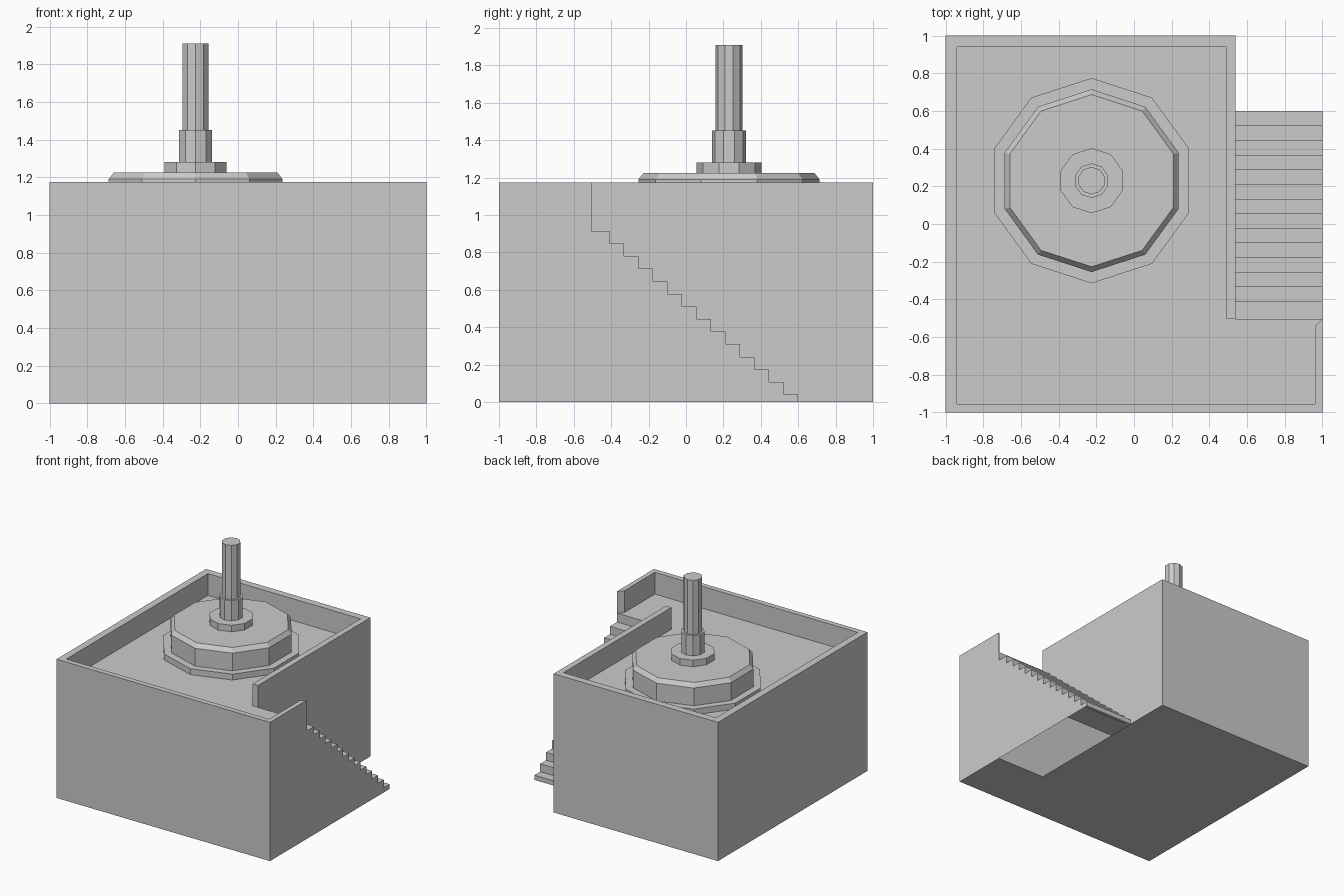
import bpy, bmesh, math

if "Cube" in bpy.data.objects:
    bpy.data.objects.remove(bpy.data.objects["Cube"])

TOP, FLOOR, LEDGE = 1.175, 0.99, -0.505   # parapet top, terrace floor, head of stairs
XW, XR = 0.54, 1.0                        # inner and outer side of the stairs
STEPS = 14


def make_object(name, bm):
    bmesh.ops.remove_doubles(bm, verts=bm.verts, dist=0.0005)
    bmesh.ops.recalc_face_normals(bm, faces=bm.faces)
    mesh = bpy.data.meshes.new(name)
    bm.to_mesh(mesh)
    bm.free()
    obj = bpy.data.objects.new(name, mesh)
    bpy.context.collection.objects.link(obj)
    return obj


def face(bm, points):
    bm.faces.new([bm.verts.new(p) for p in points])


# Stair profile (y, z), from the ground up to the ledge
profile = [(0.6, 0.0)]
for i in range(STEPS):
    z = 0.04 + 0.0673 * i
    y_next = LEDGE if i == STEPS - 1 else 0.6 - 0.0777 * (i + 1)
    profile += [(profile[-1][0], z), (y_next, z)]
stair_top = profile[-1][1]

# Building shell: hollow, open underneath the stairs
bm = bmesh.new()
face(bm, [(-1, -1, 0), (XR, -1, 0), (XR, -1, TOP), (-1, -1, TOP)])
face(bm, [(-1, -1, 0), (-1, 1, 0), (-1, 1, TOP), (-1, -1, TOP)])
face(bm, [(-1, 1, 0), (XW, 1, 0), (XW, 1, TOP), (-1, 1, TOP)])
face(bm, [(XR, y, z) for y, z in [(-1, 0)] + profile + [(LEDGE, TOP), (-1, TOP)]])
face(bm, [(XW, y, z) for y, z in [(1, 0)] + profile + [(LEDGE, FLOOR), (LEDGE, TOP), (1, TOP)]])
face(bm, [(-1, -1, 0), (XR, -1, 0), (XR, LEDGE, 0), (XW, LEDGE, 0), (XW, 1, 0), (-1, 1, 0)])

# Treads and risers
for (y0, z0), (y1, z1) in zip(profile, profile[1:] + [(LEDGE, FLOOR)]):
    face(bm, [(XW, y0, z0), (XR, y0, z0), (XR, y1, z1), (XW, y1, z1)])

# Terrace floor, inner parapet walls and parapet top
outer = [(XR, LEDGE), (XR, -1), (XR, -1), (-1, -1), (-1, 1), (XW, 1), (XW, LEDGE)]
inner = [(XR, LEDGE), (0.96, -0.545), (0.96, -0.955), (-0.94, -0.955),
         (-0.94, 0.94), (0.49, 0.94), (0.49, LEDGE), (XW, LEDGE)]
face(bm, [(x, y, FLOOR) for x, y in inner])
for a, b in zip(inner, inner[1:]):
    face(bm, [(*a, FLOOR), (*b, FLOOR), (*b, TOP), (*a, TOP)])
rim = [(XR, LEDGE), (XR, -1), (-1, -1), (-1, 1), (XW, 1), (XW, LEDGE)]
rim_in = [(0.96, -0.545), (0.96, -0.955), (-0.94, -0.955), (-0.94, 0.94), (0.49, 0.94), (0.49, LEDGE)]
for k in range(5):
    ring = [rim[k], rim[k + 1], rim_in[k + 1], rim_in[k]]
    face(bm, [(x, y, TOP) for x, y in ring])
make_object("building_with_stairs", bm)


# Ten-sided stacked parts from (radius, z) profiles
def turned(name, rings, sides=10, cx=-0.225, cy=0.23):
    bm = bmesh.new()
    loops = []
    for r, z in rings:
        angles = [math.pi / 2 + 2 * math.pi * i / sides for i in range(sides)]
        loops.append([bm.verts.new((cx + r * math.cos(a), cy + r * math.sin(a), z)) for a in angles])
    for lo, hi in zip(loops, loops[1:]):
        for i in range(sides):
            j = (i + 1) % sides
            bm.faces.new([lo[i], lo[j], hi[j], hi[i]])
    bm.faces.new(loops[0][::-1])
    bm.faces.new(loops[-1])
    make_object(name, bm)


turned("drum_base", [(0.545, FLOOR), (0.545, 1.04)])
turned("drum", [(0.485, 1.04), (0.485, 1.19), (0.457, 1.225)])
turned("pole_collar", [(0.173, 1.225), (0.173, 1.28)])
turned("pole_socket", [(0.092, 1.28), (0.092, 1.452)])
turned("pole", [(0.073, 1.452), (0.073, 1.91)])
